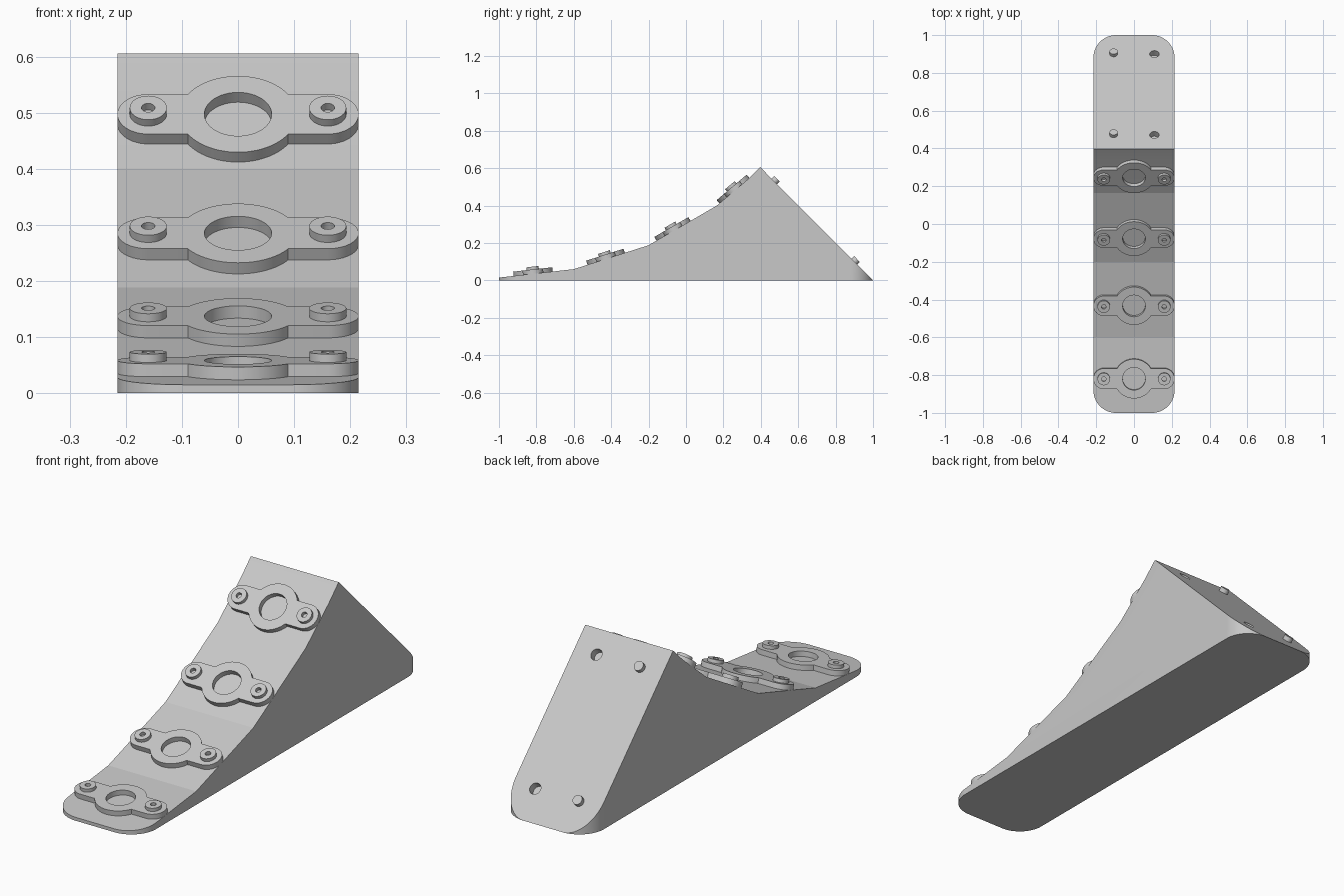
import bpy, bmesh, math
from mathutils import Matrix, Vector

if "Cube" in bpy.data.objects:
    bpy.data.objects.remove(bpy.data.objects["Cube"])

grey = bpy.data.materials.new("light_grey")
grey.use_nodes = True
COLOUR = (0.58, 0.58, 0.58, 1)
grey.diffuse_color = COLOUR
grey.node_tree.nodes["Principled BSDF"].inputs["Base Color"].default_value = COLOUR


def arc(cx, cy, r, start, end, steps=24):
    angles = [math.radians(start + (end - start) * i / steps) for i in range(steps + 1)]
    return [(cx + r * math.cos(a), cy + r * math.sin(a)) for a in angles]


def circle(cx, cy, r, steps=48):
    return arc(cx, cy, r, 0, 360, steps)[:-1]


def prism(name, loops, depth, matrix=Matrix(), smooth=30):
    """Extrude flat outlines (inner loops become holes) from z = 0 to depth."""
    curve = bpy.data.curves.new(name, "CURVE")
    curve.dimensions, curve.fill_mode, curve.extrude = "2D", "BOTH", depth / 2
    for loop in loops:
        spline = curve.splines.new("POLY")
        spline.points.add(len(loop) - 1)
        for point, (x, y) in zip(spline.points, loop):
            point.co = (x, y, 0, 1)
        spline.use_cyclic_u = True
    temp = bpy.data.objects.new(name, curve)
    bpy.context.collection.objects.link(temp)
    mesh = bpy.data.meshes.new_from_object(temp.evaluated_get(bpy.context.evaluated_depsgraph_get()))
    bpy.data.objects.remove(temp)
    bm = bmesh.new()
    bm.from_mesh(mesh)
    bmesh.ops.remove_doubles(bm, verts=bm.verts, dist=1e-5)
    bmesh.ops.translate(bm, verts=bm.verts, vec=(0, 0, depth / 2))
    bmesh.ops.transform(bm, matrix=matrix, verts=bm.verts)
    bmesh.ops.recalc_face_normals(bm, faces=bm.faces)
    bm.to_mesh(mesh)
    bm.free()
    mesh.materials.clear()
    mesh.materials.append(grey)
    obj = bpy.data.objects.new(name, mesh)
    bpy.context.collection.objects.link(obj)
    shade(obj, smooth)
    return obj


def shade(obj, angle):
    bpy.ops.object.select_all(action="DESELECT")
    obj.select_set(True)
    bpy.context.view_layer.objects.active = obj
    bpy.ops.object.shade_smooth_by_angle(angle=math.radians(angle))


def cut(obj, cutter, operation):
    mod = obj.modifiers.new("cut", "BOOLEAN")
    mod.operation, mod.object, mod.solver = operation, cutter, "EXACT"
    bpy.context.view_layer.objects.active = obj
    bpy.ops.object.modifier_apply(modifier=mod.name)
    bpy.data.objects.remove(cutter)


def slope_frame(y, z, angle, lift=0.0):
    """Frame lying on a slope that climbs towards +y by the given angle."""
    turn = Matrix.Rotation(angle, 4, "X")
    return Matrix.Translation(Vector((0, y, z))) @ turn @ Matrix.Translation((0, 0, lift))


# Ramp: side profile trimmed by a rounded plan outline
HALF, CORNER = 0.215, 0.12
ramp_top = [(-1, 0.015), (-0.6, 0.06), (-0.2, 0.188), (0.165, 0.4), (0.33, 0.54), (0.397, 0.605)]
sideways = Matrix(((0, 0, 1, -0.3), (1, 0, 0, 0), (0, 1, 0, 0), (0, 0, 0, 1)))
ramp = prism("ramp", [[(-1, 0)] + ramp_top + [(1, 0)]], 0.6, sideways)
ix, iy = HALF - CORNER, 1 - CORNER
outline = (arc(ix, iy, CORNER, 0, 90) + arc(-ix, iy, CORNER, 90, 180)
           + arc(-ix, -iy, CORNER, 180, 270) + arc(ix, -iy, CORNER, 270, 360))
cut(ramp, prism("plan_cutter", [outline], 1.0, Matrix.Translation((0, 0, -0.1))), "INTERSECT")

# Back face: sockets on the left, pegs on the right
back_angle = -math.atan2(0.605, 0.603)
for label, y in (("upper", 0.472), ("lower", 0.9)):
    z = (1 - y) * 0.605 / 0.603
    cut(ramp, prism("socket_cutter", [circle(0.108, 0, 0.025, 32)], 0.08,
                    slope_frame(y, z, back_angle, -0.035)), "DIFFERENCE")
    prism(label + "_peg", [circle(-0.108, 0, 0.021, 32)], 0.03, slope_frame(y, z, back_angle, -0.01))
shade(ramp, 6)

# Bracket outline: central ring with a round-ended arm on each side
RING, ARM, END_X = 0.105, 0.055, 0.16
meet = math.degrees(math.asin(ARM / RING))
bracket = (arc(END_X, 0, ARM, -90, 90) + arc(0, 0, RING, meet, 180 - meet)
           + arc(-END_X, 0, ARM, 90, 270) + arc(0, 0, RING, 180 + meet, 360 - meet))

# Four brackets, each lying on its own segment of the ramp
for i, y in enumerate((-0.817, -0.427, -0.067, 0.259)):
    (y0, z0), (y1, z1) = ramp_top[i], ramp_top[i + 1]
    slope = (z1 - z0) / (y1 - y0)
    angle, z = math.atan(slope), z0 + (y - y0) * slope
    prism(f"bracket_{i + 1}", [bracket, circle(0, 0, 0.06)], 0.028, slope_frame(y, z, angle, -0.005))
    for side, x in (("left", END_X), ("right", -END_X)):
        prism(f"{side}_boss_{i + 1}", [circle(x, 0, 0.033), circle(x, 0, 0.012, 24)], 0.017,
              slope_frame(y, z, angle, 0.021))
